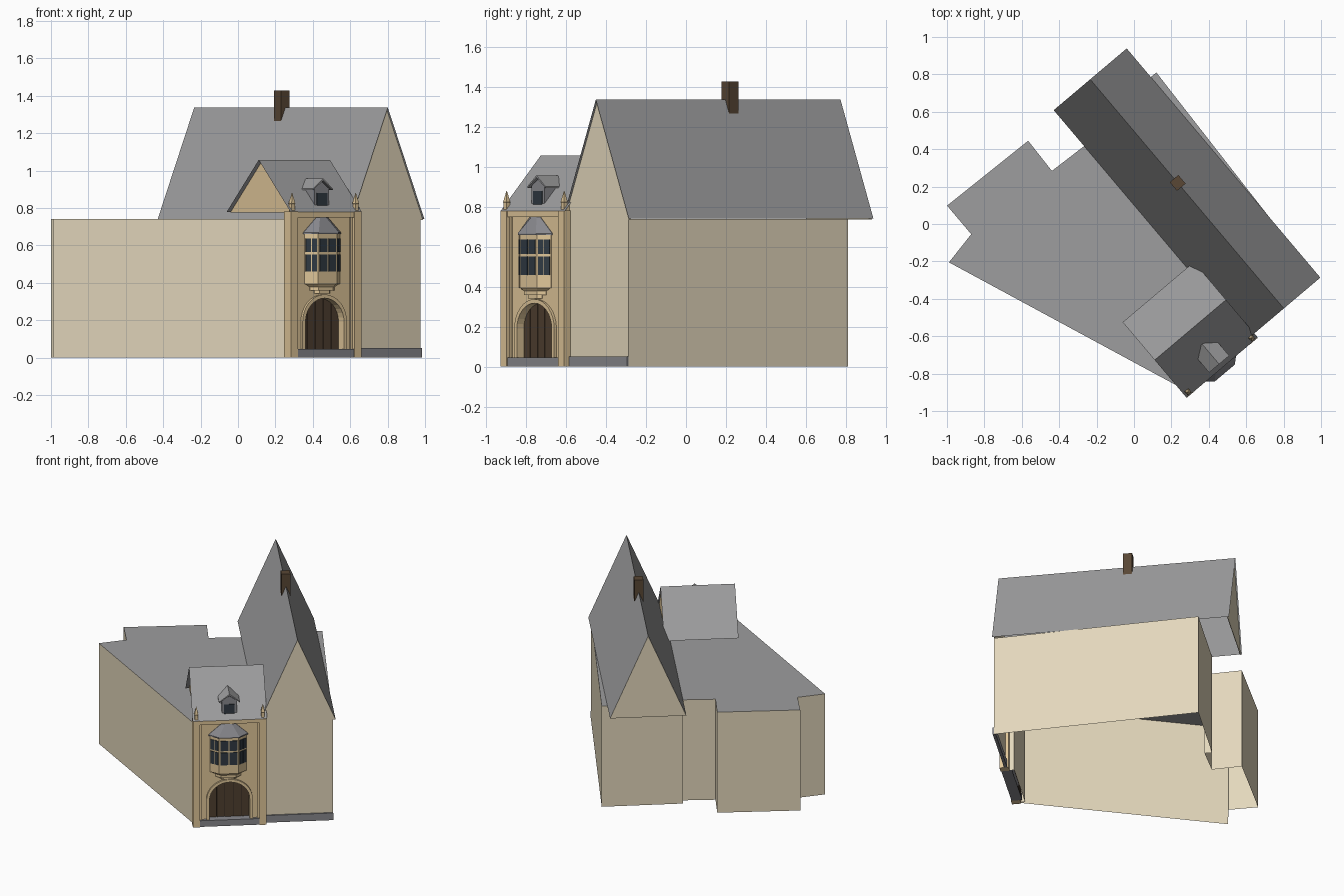
import bpy, bmesh, math
from mathutils import Matrix

if "Cube" in bpy.data.objects:
    bpy.data.objects.remove(bpy.data.objects["Cube"])

# The house is modelled square-on (p along the facade, q going back) and turned about z
TURN = Matrix.Rotation(math.radians(40.2), 4, 'Z')


def material(name, r, g, b):
    m = bpy.data.materials.new(name)
    m.diffuse_color = (r, g, b, 1)
    m.use_nodes = True
    m.node_tree.nodes["Principled BSDF"].inputs["Base Color"].default_value = m.diffuse_color
    return m


WALL = material("pale_render", 0.77, 0.68, 0.50)
STONE = material("tan_stone", 0.75, 0.57, 0.32)
SLATE = material("slate_grey", 0.34, 0.34, 0.345)
LEAD = material("lead_grey", 0.25, 0.25, 0.27)
WOOD = material("dark_wood", 0.078, 0.05, 0.029)
GAP = material("door_gap", 0.03, 0.02, 0.013)
BRICK = material("brown_brick", 0.10, 0.063, 0.035)
GLASS = material("dark_glass", 0.03, 0.042, 0.055)


def build(name, bm, mats, rule=None, drop=None):
    """Turn a bmesh into an object; rule(normal) picks the material, drop(normal) opens faces."""
    bmesh.ops.recalc_face_normals(bm, faces=bm.faces[:])
    bm.normal_update()
    for f in bm.faces:
        f.material_index = rule(f.normal) if rule else 0
    if drop:
        bmesh.ops.delete(bm, geom=[f for f in bm.faces if drop(f.normal)], context='FACES')
    bm.transform(TURN)
    me = bpy.data.meshes.new(name)
    bm.to_mesh(me)
    bm.free()
    for m in mats:
        me.materials.append(m)
    ob = bpy.data.objects.new(name, me)
    bpy.context.collection.objects.link(ob)
    return ob


def prism(name, pts, axis, a, b, *mats, rule=None, drop=None):
    """Extrude a flat outline from a to b along the axis p, q or z."""
    put = {'p': lambda u, v, w: (w, u, v),
           'q': lambda u, v, w: (u, w, v),
           'z': lambda u, v, w: (u, v, w)}[axis]
    bm = bmesh.new()
    lo = [bm.verts.new(put(u, v, a)) for u, v in pts]
    hi = [bm.verts.new(put(u, v, b)) for u, v in pts]
    bm.faces.new(lo)
    bm.faces.new(hi)
    n = len(pts)
    for i in range(n):
        j = (i + 1) % n
        bm.faces.new((lo[i], lo[j], hi[j], hi[i]))
    return build(name, bm, mats, rule, drop)


def box(name, p0, p1, q0, q1, z0, z1, mat):
    return prism(name, [(p0, q0), (p1, q0), (p1, q1), (p0, q1)], 'z', z0, z1, mat)


def loft(name, rings, mat):
    """Skin a stack of (z, outline) rings."""
    bm = bmesh.new()
    loops = [[bm.verts.new((u, v, z)) for u, v in o] for z, o in rings]
    bm.faces.new(loops[0])
    bm.faces.new(loops[-1])
    for A, B in zip(loops, loops[1:]):
        for i in range(len(A)):
            j = (i + 1) % len(A)
            bm.faces.new((A[i], A[j], B[j], B[i]))
    return build(name, bm, [mat])


# --- main body: walls with flat grey top, open underneath
outline = [(-.37, -.84), (-.36, -.80), (.07, -.80), (.07, -.85), (.56, -.85),
           (.614, .542), (.07, .54), (.07, .49), (-.152, .50), (-.145, .705),
           (-.70, .72), (-.70, .52), (-.888, .482)]
prism("main_body", outline, 'z', 0, .74, WALL, SLATE,
      rule=lambda n: int(n.z > .5), drop=lambda n: n.z < -.5)
box("side_plinth", .11, .56, -.86, -.84, 0, .052, LEAD)


# --- roofs: two open slopes with gable walls set back under the verge
def roof(name, pts, axis, a, b, gables, mat):
    side = 1 if axis == 'q' else 0
    prism(name + "_slopes", pts, axis, a, b, SLATE,
          drop=lambda n: n.z < -.5 or abs(n[side]) > .9)
    top = [(u, v - .004) for u, v in pts]
    for i, g in enumerate(gables):
        prism(f"{name}_gable_{i}", top, axis, g, g + .003, mat)


roof("tall_roof", [(.065, .741), (.576, .741), (.3205, 1.337)], 'q', -.862, .742,
     (-.85, .73), WALL)
roof("bay_roof", [(-.891, .779), (-.362, .779), (-.627, 1.057)], 'p', -.385, .114,
     (-.36, .10), STONE)
box("chimney", .29, .35, -.013, .047, 1.265, 1.428, BRICK)

# --- facade with arched opening
C = -.136                                   # centre line of the bay


def arch(w, top, spring=.19, n=16):
    pts = [(C + w, 0)]
    for i in range(n + 1):
        t = math.pi * i / n
        pts.append((C + w * math.cos(t), spring + (top - spring) * math.sin(t)))
    return pts + [(C - w, 0)]


prism("facade", [(-.38, 0), (-.38, .78), (.108, .78), (.108, 0)] + arch(.135, .318),
      'q', -.865, -.83, STONE)
for i, (w, t, q) in enumerate([(.155, .338, -.880), (.145, .329, -.873)]):
    prism(f"arch_moulding_{i}", arch(w, t) + arch(.135, .318)[::-1], 'q', q, -.86, STONE)
box("cornice", -.383, .111, -.887, -.84, .75, .781, STONE)
box("door_step", -.335, .063, -.887, -.815, 0, .045, LEAD)

# --- plank door
box("door_back", C - .15, C + .15, -.828, -.815, 0, .33, GAP)
for i in range(5):
    a = C - .14 + i * .056
    box(f"door_plank_{i}", a + .002, a + .054, -.834, -.82, .03, .33, WOOD)

# --- corner piers with pinnacles
for side, s in (("left", -1), ("right", 1)):
    c = C + s * .223
    box(f"pier_{side}", c - .024, c + .024, -.892, -.835, 0, .78, STONE)
    inner = C + s * .193
    box(f"pier_strip_{side}", inner - .008, inner + .008, -.875, -.85, .04, .75, STONE)

    def square(r):
        return [(c - r, -.872 - r), (c + r, -.872 - r), (c + r, -.872 + r), (c - r, -.872 + r)]
    loft(f"pinnacle_{side}", [(.78, square(.011)), (.82, square(.011)),
                              (.824, square(.013)), (.88, square(.001))], STONE)


# --- oriel window: corbels, body, lead cap
B = C - .008


def bay(front, back, q):
    return [(B - back, -.855), (B - back, -.868), (B - front, q), (B + front, q),
            (B + back, -.868), (B + back, -.855)]


loft("oriel_corbel", [(.342, bay(.035, .055, -.885)), (.358, bay(.035, .055, -.885)),
                      (.359, bay(.05, .085, -.898)), (.378, bay(.05, .085, -.898)),
                      (.395, bay(.064, .118, -.910))], STONE)
loft("oriel_body", [(.395, bay(.066, .123, -.912)), (.665, bay(.066, .123, -.912))], STONE)
loft("oriel_cap", [(.66, bay(.07, .132, -.922)), (.668, bay(.07, .132, -.922)),
                   (.75, bay(.02, .04, -.874))], LEAD)

# --- oriel panes, two by two on each of the three faces
corners = bay(.066, .123, -.912)[1:5]
for f in range(3):
    (ax, ay), (bx, by) = corners[f], corners[f + 1]
    dx, dy = bx - ax, by - ay
    L = math.hypot(dx, dy)
    nx, ny = dy / L * .004, -dx / L * .004
    for c, (t0, t1) in enumerate([(.08, .47), (.54, .93)]):
        for r, (z0, z1) in enumerate([(.46, .552), (.564, .637)]):
            u0, v0 = ax + dx * t0, ay + dy * t0
            u1, v1 = ax + dx * t1, ay + dy * t1
            prism(f"oriel_pane_{f}{c}{r}",
                  [(u0 + nx, v0 + ny), (u1 + nx, v1 + ny), (u1 - nx, v1 - ny), (u0 - nx, v0 - ny)],
                  'z', z0, z1, GLASS)

# --- dormer
prism("dormer_body", [(C - .05, .79), (C + .05, .79), (C + .05, .905), (C, .94), (C - .05, .905)],
      'q', -.855, -.74, LEAD)
prism("dormer_roof", [(C - .07, .895), (C, .947), (C + .07, .895), (C + .07, .903),
                      (C, .958), (C - .07, .903)], 'q', -.866, -.725, SLATE)
box("dormer_pane", C - .036, C + .036, -.859, -.85, .81, .88, GLASS)
